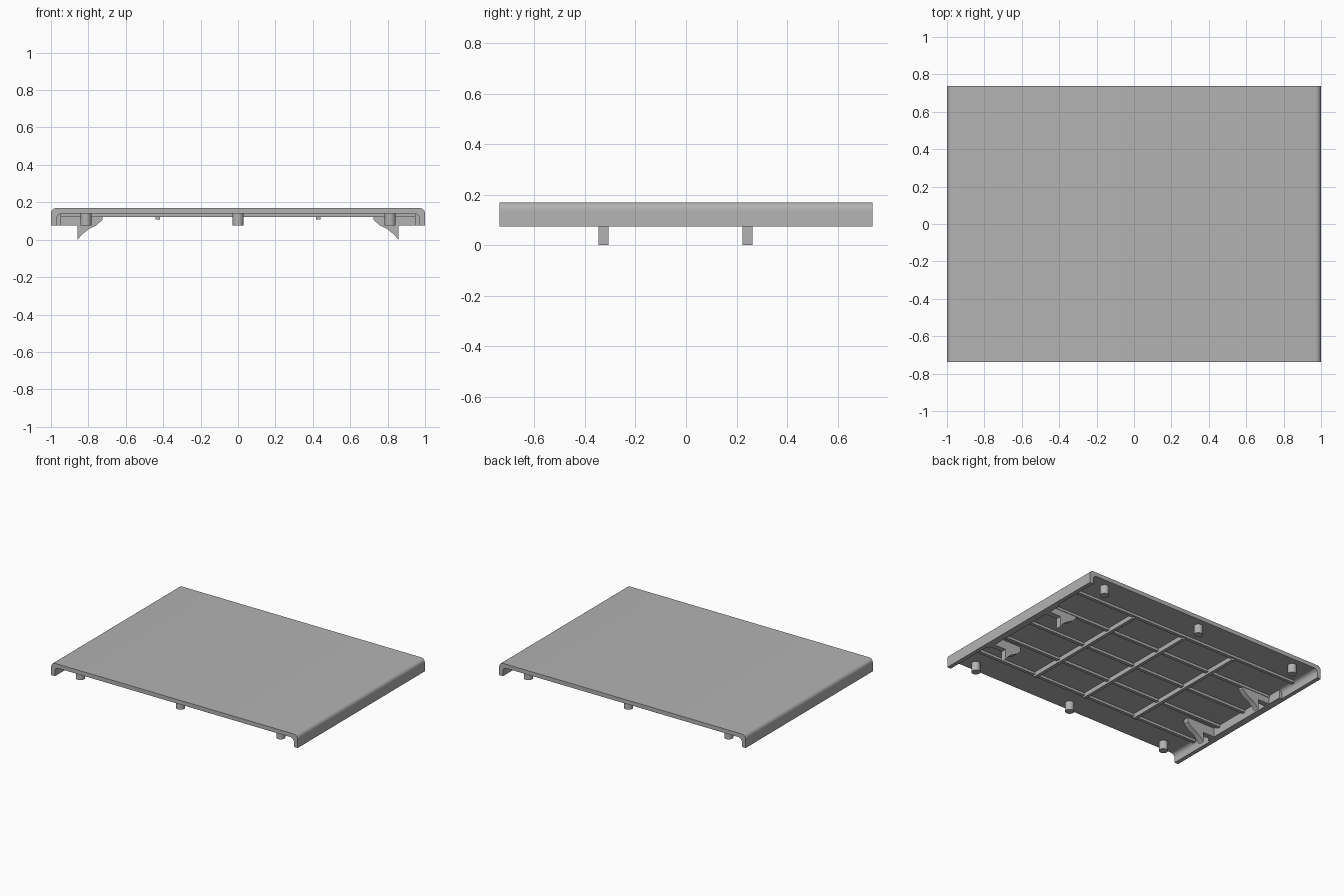
import bpy, bmesh, math
from mathutils import Vector

cube = bpy.data.objects.get("Cube")
if cube:
    bpy.data.objects.remove(cube, do_unlink=True)

grey = bpy.data.materials.new("plain_grey")
grey.use_nodes = True
colour = (0.45, 0.45, 0.45, 1)
grey.diffuse_color = colour
grey.node_tree.nodes["Principled BSDF"].inputs["Base Color"].default_value = colour

TOP, UNDER, RIM = 0.17, 0.14, 0.075
DEPTH = 0.737


def finish(name, bm):
    bmesh.ops.recalc_face_normals(bm, faces=bm.faces)
    mesh = bpy.data.meshes.new(name)
    bm.to_mesh(mesh)
    bm.free()
    mesh.materials.append(grey)
    obj = bpy.data.objects.new(name, mesh)
    bpy.context.collection.objects.link(obj)
    bpy.ops.object.select_all(action='DESELECT')
    obj.select_set(True)
    bpy.context.view_layer.objects.active = obj
    bpy.ops.object.shade_smooth_by_angle(angle=math.radians(35))
    return obj


def extrude_y(name, profile, y0, y1):
    """Sweep an x-z outline from y0 to y1."""
    bm = bmesh.new()
    face = bm.faces.new([bm.verts.new((x, y0, z)) for x, z in profile])
    moved = bmesh.ops.extrude_face_region(bm, geom=[face])["geom"]
    bmesh.ops.translate(bm, vec=(0, y1 - y0, 0),
                        verts=[v for v in moved if isinstance(v, bmesh.types.BMVert)])
    return finish(name, bm)


def box(name, x0, x1, y0, y1, z0, z1):
    return extrude_y(name, [(x0, z0), (x1, z0), (x1, z1), (x0, z1)], y0, y1)


def corner(cx, cz, r, steps=6):
    """Quarter arc running from the side up to the top."""
    return [(cx + r * math.cos(a), cz + r * math.sin(a))
            for a in (math.pi / 2 * i / steps for i in range(steps + 1))]


def mirror(points):
    return [(-x, z) for x, z in reversed(points)]


# Cover: flat top, rounded long shoulders, two side walls
outer = [(1, RIM)] + corner(0.97, TOP - 0.03, 0.03)
inner = [(0.97, RIM)] + corner(0.94, UNDER - 0.03, 0.03)
extrude_y("cover", outer + mirror(outer) + list(reversed(mirror(inner)))
          + list(reversed(inner)), -DEPTH, DEPTH)

# Stiffening ribs under the cover
for i, y in enumerate((-0.51, -0.255, 0, 0.255, 0.51)):
    box(f"long_rib_{i + 1}", -0.95, 0.95, y - 0.012, y + 0.012, 0.122, UNDER + 0.01)
for i, x in enumerate((-0.43, 0, 0.43)):
    box(f"cross_rib_{i + 1}", x - 0.012, x + 0.012, -0.51, 0.51, 0.107, UNDER + 0.01)

# Locating pegs along both open edges
for row, y in (("front", -0.665), ("back", 0.665)):
    for i, x in enumerate((-0.813, 0, 0.813)):
        bm = bmesh.new()
        bmesh.ops.create_cone(bm, cap_ends=True, segments=24, radius1=0.03,
                              radius2=0.03, depth=UNDER + 0.01 - RIM)
        bmesh.ops.translate(bm, verts=bm.verts, vec=Vector((x, y, (UNDER + 0.01 + RIM) / 2)))
        finish(f"{row}_peg_{i + 1}", bm)

# Snap hooks with webs joined to the walls, and thickened wall strips
hook = [(0.96, UNDER + 0.01), (0.96, RIM), (0.857, RIM), (0.857, 0), (0.835, 0.027),
        (0.80, 0.055), (0.755, 0.078), (0.725, 0.107), (0.725, UNDER + 0.01)]
for side, outline in (("left", hook), ("right", mirror(hook))):
    for place, y in (("front", -0.326), ("back", 0.243)):
        extrude_y(f"{place}_{side}_hook", outline, y - 0.02, y + 0.02)
    s = 1 if side == "left" else -1
    box(f"{side}_wall_strip", *sorted((s * 0.95, s * 0.98)), -0.37, 0.37, RIM, UNDER + 0.01)
